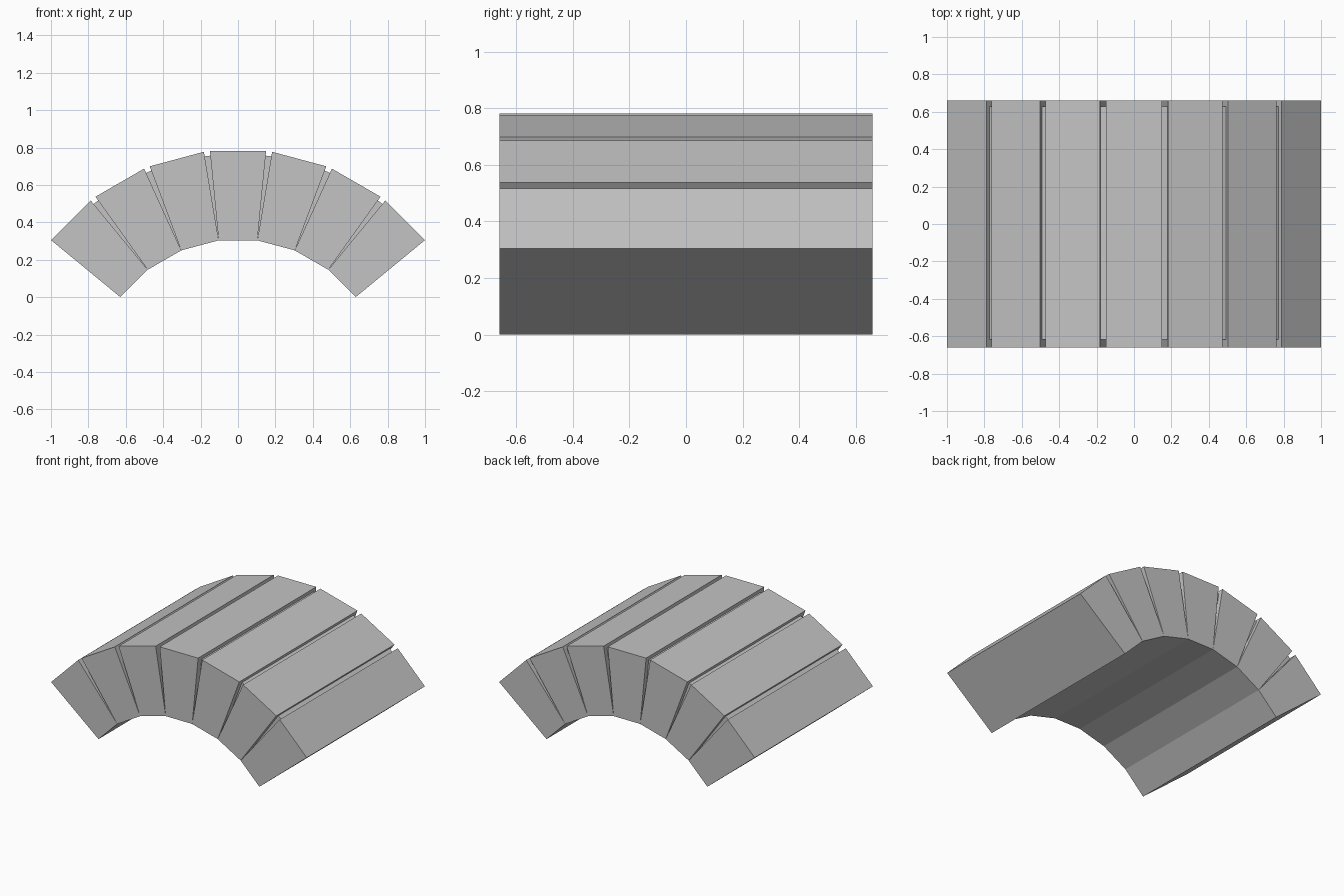
import bpy
import bmesh
from math import radians, sin, cos, pi

cube = bpy.data.objects.get("Cube")
if cube:
    bpy.data.objects.remove(cube)

# Arch layout: seven wedge stones around a centre below the ground
STEP = radians(15)
INNER_R = 0.793
CENTRE_Z = -INNER_R * cos(3.5 * STEP)
INNER_H, INNER_W = INNER_R * cos(STEP / 2), INNER_R * sin(STEP / 2)
OUTER_H, OUTER_W = 1.264, 0.15
DEPTH = 0.66

stone = bpy.data.materials.new("stone_grey")
stone.use_nodes = True
stone.diffuse_color = (0.55, 0.55, 0.55, 1)
stone.node_tree.nodes["Principled BSDF"].inputs["Base Color"].default_value = stone.diffuse_color


def wedge(name, angle, low, high, y0, y1):
    """Tapered prism: low and high are (radius, half width), leaning by angle."""
    profile = [(-low[1], low[0]), (low[1], low[0]), (high[1], high[0]), (-high[1], high[0])]
    bm = bmesh.new()
    verts = [bm.verts.new((x * cos(angle) + r * sin(angle), y0,
                           CENTRE_Z + r * cos(angle) - x * sin(angle))) for x, r in profile]
    face = bm.faces.new(verts)
    grown = bmesh.ops.extrude_face_region(bm, geom=[face])["geom"]
    bmesh.ops.translate(bm, vec=(0, y1 - y0, 0),
                        verts=[v for v in grown if isinstance(v, bmesh.types.BMVert)])
    bmesh.ops.recalc_face_normals(bm, faces=bm.faces)
    mesh = bpy.data.meshes.new(name)
    bm.to_mesh(mesh)
    bm.free()
    mesh.materials.append(stone)
    bpy.context.collection.objects.link(bpy.data.objects.new(name, mesh))


# Stones
for i in range(7):
    wedge(f"arch_stone_{i + 1}", (i - 3) * STEP, (INNER_H, INNER_W), (OUTER_H, OUTER_W),
          -DEPTH, DEPTH)

# Recessed mortar filling the gaps between stones
for i in range(6):
    wedge(f"mortar_joint_{i + 1}", (i - 2.5) * STEP, (INNER_R + 0.002, 0.0005),
          (1.248, 0.0158), -0.618, 0.628)
